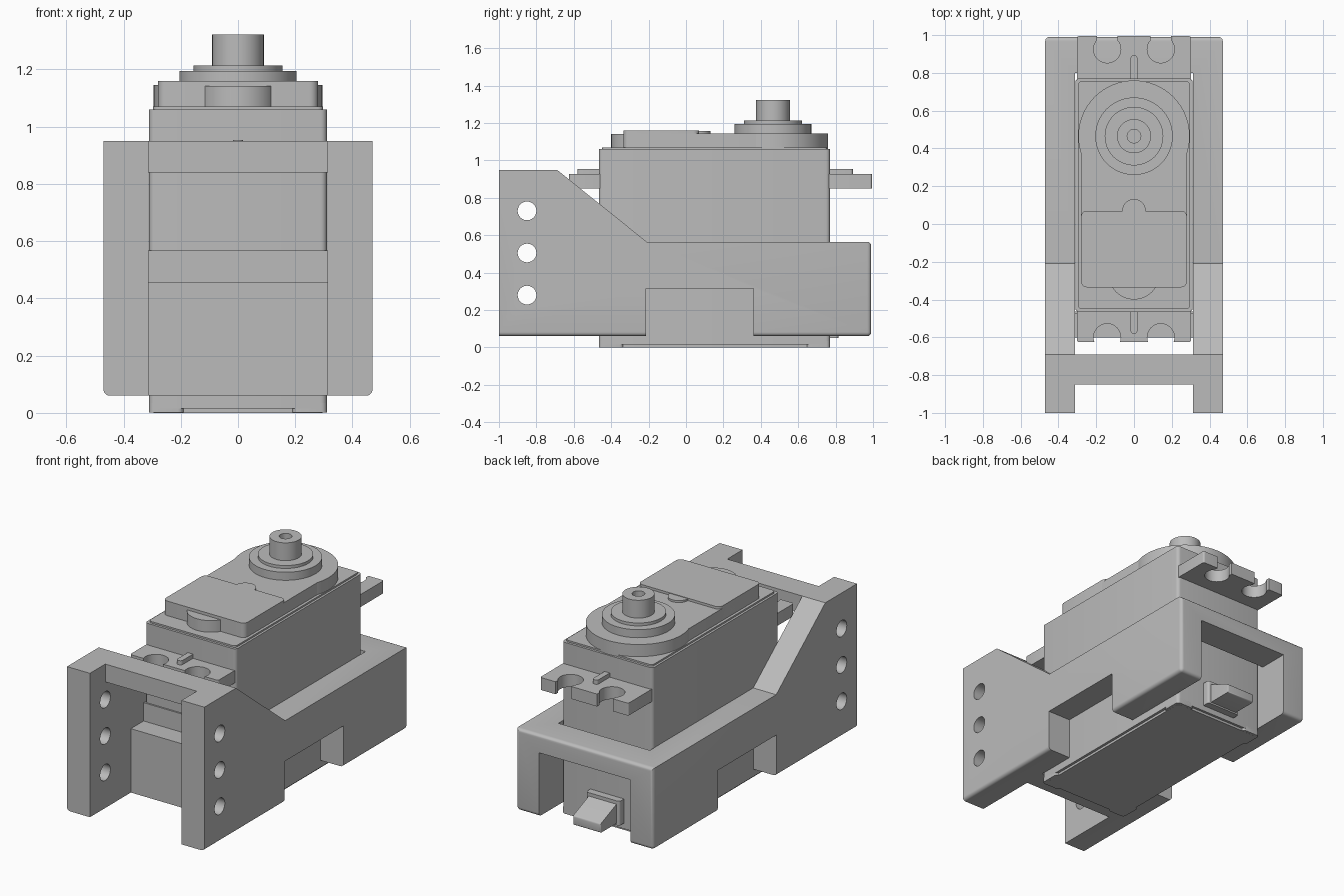
import bpy, bmesh, math
from mathutils import Matrix, Vector

if "Cube" in bpy.data.objects:
    bpy.data.objects.remove(bpy.data.objects["Cube"])

grey = bpy.data.materials.new("neutral grey")
grey.use_nodes = True
grey.diffuse_color = (0.5, 0.5, 0.5, 1)
grey.node_tree.nodes["Principled BSDF"].inputs["Base Color"].default_value = grey.diffuse_color


def finish(name, bm):
    bmesh.ops.recalc_face_normals(bm, faces=bm.faces)
    mesh = bpy.data.meshes.new(name)
    bm.to_mesh(mesh)
    bm.free()
    mesh.materials.append(grey)
    ob = bpy.data.objects.new(name, mesh)
    bpy.context.collection.objects.link(ob)
    return ob


def smooth(ob):
    bpy.ops.object.select_all(action='DESELECT')
    ob.select_set(True)
    bpy.context.view_layer.objects.active = ob
    bpy.ops.object.shade_smooth_by_angle(angle=math.radians(35))


def bevel(bm, test, r, segments=5):
    edges = [e for e in bm.edges if test(e.verts[0].co, e.verts[1].co)]
    bmesh.ops.bevel(bm, geom=edges, offset=r, segments=segments, profile=0.5, affect='EDGES')


def upright(a, b):
    return abs(a.z - b.z) > 0.001 and (a - b).xy.length < 0.001


def box(name, x, y, z, r=0):
    """Box between (min, max) ranges, with optional rounded vertical edges."""
    bm = bmesh.new()
    bmesh.ops.create_cube(bm, size=1)
    for v in bm.verts:
        v.co = [lo + (c + 0.5) * (hi - lo) for c, (lo, hi) in zip(v.co, (x, y, z))]
    if r:
        bevel(bm, upright, r)
    return finish(name, bm)


def disc(name, centre, r, depth, axis='Z', sides=64):
    bm = bmesh.new()
    bmesh.ops.create_cone(bm, cap_ends=True, segments=sides, radius1=r, radius2=r, depth=depth)
    if axis == 'X':
        bm.transform(Matrix.Rotation(math.pi / 2, 4, 'Y'))
    bm.transform(Matrix.Translation(Vector(centre)))
    return finish(name, bm)


def tier(name, y, r, z0, z1):
    ob = disc(name, (0, y, (z0 + z1) / 2), r, z1 - z0)
    smooth(ob)
    return ob


def extrude_x(profile, half):
    bm = bmesh.new()
    face = bm.faces.new([bm.verts.new((-half, y, z)) for y, z in profile])
    new = bmesh.ops.extrude_face_region(bm, geom=[face])["geom"]
    for v in new:
        if isinstance(v, bmesh.types.BMVert):
            v.co.x = half
    bmesh.ops.recalc_face_normals(bm, faces=bm.faces)
    return bm


def combine(ob, others, op='DIFFERENCE'):
    bpy.context.view_layer.objects.active = ob
    for other in others:
        other.hide_render = True
        mod = ob.modifiers.new("cut", 'BOOLEAN')
        mod.operation, mod.solver, mod.object = op, 'EXACT', other
        bpy.ops.object.modifier_apply(modifier=mod.name)
        bpy.data.objects.remove(other)
    return ob


# Mounting bracket: side profile, rounded at the bottom and back
W, IN = 0.47, 0.313
bm = extrude_x([(-1, .06), (.99, .06), (.99, .565), (-.21, .565), (-.69, .95), (-1, .95)], W)


def rounded(a, b):
    back = a.y > 0.98 and b.y > 0.98
    low = a.z < 0.07 and b.z < 0.07 and not (a.y < -0.9 and b.y < -0.9)
    return back or low


bevel(bm, rounded, 0.022)
bracket = finish("bracket", bm)
inner = (-IN, IN)
cuts = [
    box("cut_front_slot", inner, (-2, -.85), (-1, 2)),
    box("cut_under_crossbar", inner, (-.9, -.62), (-1, .84)),
    box("cut_behind_crossbar", inner, (-.69, -.6), (-1, 2)),
    box("cut_ledge", inner, (-.63, -.475), (.455, 2)),
    box("cut_ledge_top", inner, (-.5, -.45), (.568, 2)),
    box("cut_cavity", inner, (-.462, .80), (-1, 2)),
    box("cut_back_opening", inner, (.7, 2), (-1, .455)),
    box("cut_side_notch", (-1, 1), (-.215, .36), (-1, .315)),
]
cuts += [disc("cut_bolt_hole", (0, -.85, z), .05, 2, 'X', 32) for z in (.28, .505, .73)]
smooth(combine(bracket, cuts))

# Servo case with bottom plate and corner feet
B = 0.311
smooth(box("servo_case", (-B, B), (-.465, .77), (.015, 1.06), .022))
smooth(box("bottom_plate", (-.295, .295), (-.45, .755), (0, .02), .02))
for x in (-1, 1):
    for y0, y1 in ((-.465, -.335), (.645, .77)):
        foot = box("corner_foot", tuple(sorted((x * .19, x * B))), (y0, y1), (0.0005, .035), .02)
        smooth(foot)

# Lid, gearbox dome and motor cover
smooth(box("lid_rim", (-.297, .297), (-.45, .755), (1.05, 1.07), .02))
smooth(box("lid_plate", (-.28, .28), (-.335, .5), (1.06, 1.145), .03))
tier("gearbox_round", .465, .295, 1.06, 1.145)
smooth(box("motor_cover", (-.28, .28), (-.335, .07), (1.06, 1.16), .03))
tier("cover_bump", .07, .062, 1.1, 1.157)
nose = tier("front_nose", -.265, .135, 1.06, 1.142)

# Output shaft
tier("lower_ring", .465, .205, 1.12, 1.195)
tier("upper_ring", .465, .155, 1.15, 1.213)
shaft = tier("output_shaft", .465, .09, 1.18, 1.323)
smooth(combine(shaft, [disc("cut_shaft_hole", (0, .465, 1.3), .036, .16, sides=32)]))

# Mounting ears with open screw slots and a stiffening rib
for name, y, hole_y, end, rib in (("front_ear", (-.625, -.45), -.6, -1, (-.58, -.45)),
                                  ("back_ear", (.75, .995), .925, 1, (.75, .893))):
    ear = box(name, (-.302, .302), y, (.85, .927), .012)
    cutters = []
    for x in (-.142, .142):
        cutters.append(disc("cut_ear_hole", (x, hole_y, .9), .072, .5, sides=40))
        slot = tuple(sorted((hole_y, hole_y + end * .3)))
        cutters.append(box("cut_ear_slot", (x - .054, x + .054), slot, (.6, 1.2)))
    smooth(combine(ear, cutters))
    smooth(box(name + "_rib", (-.018, .018), rib, (.9, .953), .015))

# Cable plug at the back
smooth(box("plug_base", (-.115, .115), (.75, .815), (.05, .2), .015))
bm = extrude_x([(.8, .06), (.97, .06), (.97, .115), (.8, .185)], .095)
bevel(bm, lambda a, b: a.y > .9 and b.y > .9, .008, 3)
smooth(finish("plug_tip", bm))
